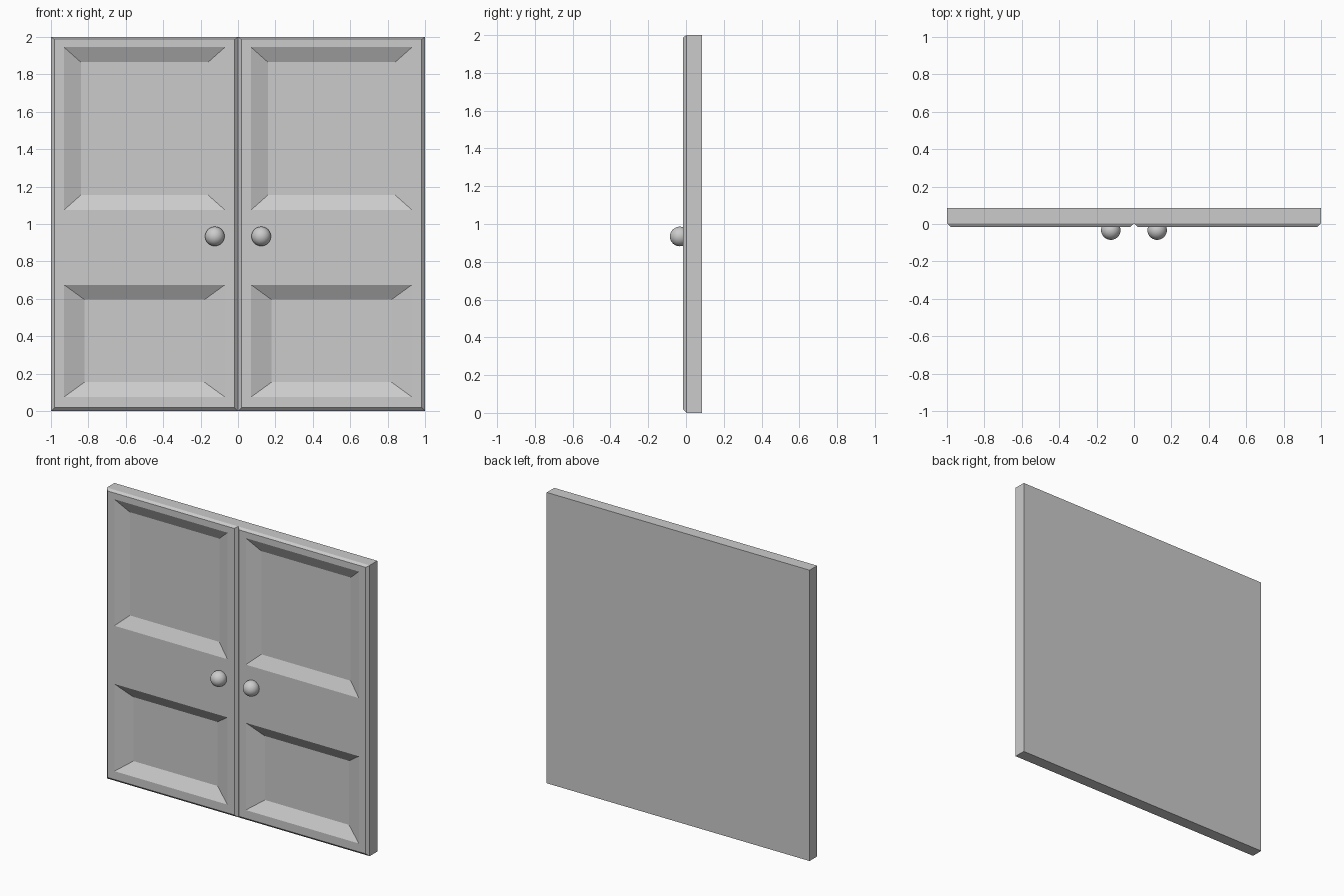
import bpy, bmesh

if "Cube" in bpy.data.objects:
    bpy.data.objects.remove(bpy.data.objects["Cube"])

FRONT, RIM, BACK = -0.015, 0.003, 0.085
XS = [0.018, 0.07, 0.93, 0.982]
ZS = [0.018, 0.075, 0.675, 1.075, 1.945, 1.988]
# grid row -> inset x, inset z, depth of the sunken panel
PANELS = {1: (0.11, 0.08, 0.05), 3: (0.09, 0.08, 0.04)}


def make_door(name, side):
    bm = bmesh.new()
    # front face as a grid of stiles and rails
    grid = [[bm.verts.new((x, FRONT, z)) for x in XS] for z in ZS]
    panels = []
    for r in range(len(ZS) - 1):
        for c in range(len(XS) - 1):
            f = bm.faces.new((grid[r][c], grid[r][c + 1],
                              grid[r + 1][c + 1], grid[r + 1][c]))
            if c == 1 and r in PANELS:
                panels.append((f, PANELS[r]))

    # chamfered rim, then straight sides to the back
    def extrude_rim(edges, y):
        new = bmesh.ops.extrude_edge_only(bm, edges=edges)["geom"]
        for v in new:
            if isinstance(v, bmesh.types.BMVert):
                v.co.y = y
                if v.co.x < 0.05:
                    v.co.x = 0
                if v.co.x > 0.95:
                    v.co.x = 1
                if v.co.z < 0.05:
                    v.co.z = 0
                if v.co.z > 1.96:
                    v.co.z = 2
        return [e for e in new if isinstance(e, bmesh.types.BMEdge)]

    edges = extrude_rim([e for e in bm.edges if e.is_boundary], RIM)
    edges = extrude_rim(edges, BACK)
    bmesh.ops.contextual_create(bm, geom=edges)

    # sunken panels with sloped borders
    for f, (ix, iz, depth) in panels:
        mid = f.calc_center_median()
        ext = bmesh.ops.extrude_discrete_faces(bm, faces=[f])["faces"][0]
        for v in ext.verts:
            v.co.x += ix if v.co.x < mid.x else -ix
            v.co.z += iz if v.co.z < mid.z else -iz
            v.co.y += depth

    for v in bm.verts:
        v.co.x *= side
    bmesh.ops.recalc_face_normals(bm, faces=bm.faces)
    mesh = bpy.data.meshes.new(name)
    bm.to_mesh(mesh)
    bm.free()
    bpy.context.collection.objects.link(bpy.data.objects.new(name, mesh))


# two door leaves, each with a round knob
for label, side in (("left", -1), ("right", 1)):
    make_door(label + "_door", side)
    bpy.ops.mesh.primitive_uv_sphere_add(
        segments=32, ring_count=16, radius=0.052,
        location=(side * 0.124, -0.033, 0.934))
    knob = bpy.context.object
    knob.name = label + "_knob"
    bpy.ops.object.shade_smooth()
